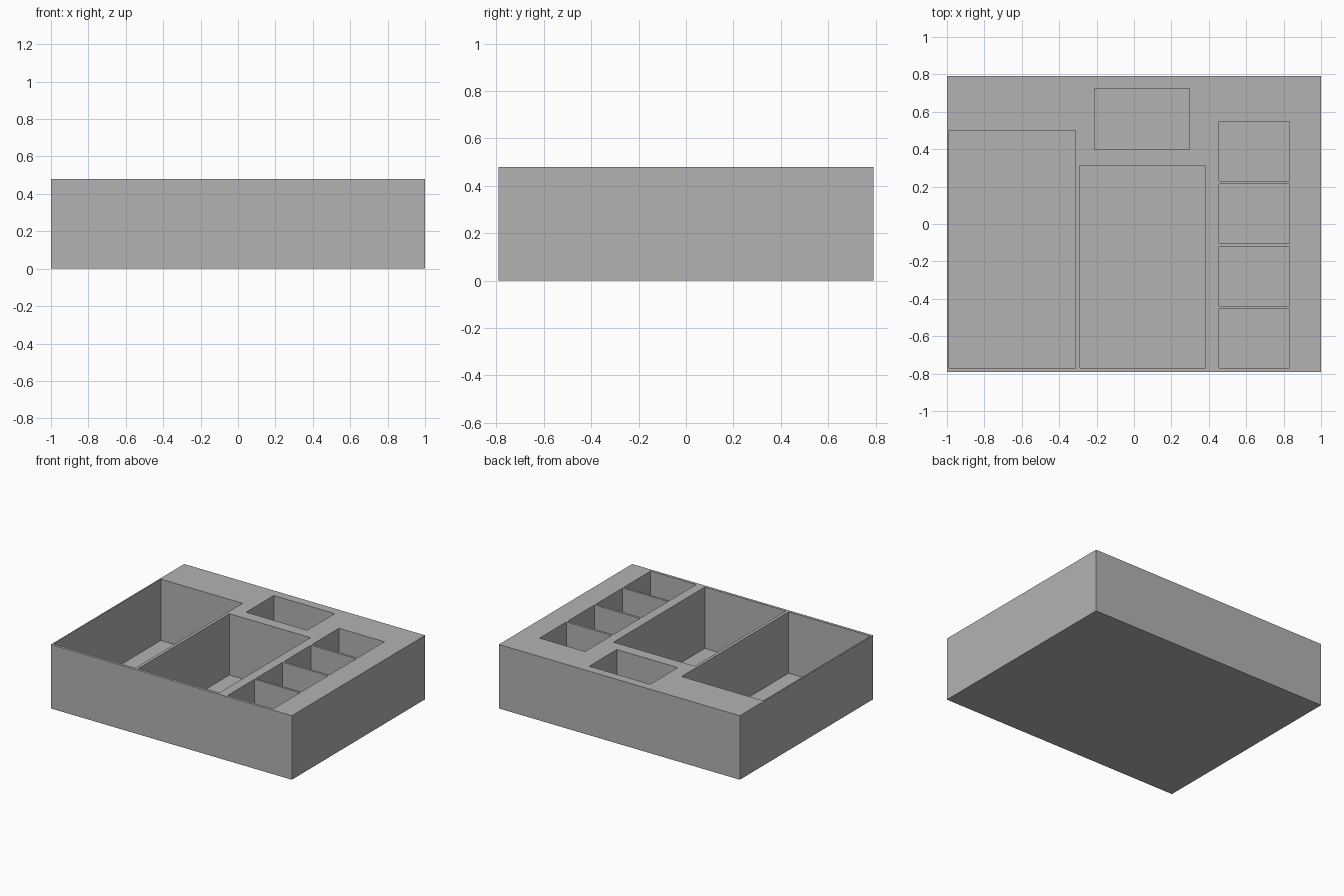
import bpy

# Remove the default cube
old = bpy.data.objects.get("Cube")
if old:
    bpy.data.objects.remove(old, do_unlink=True)

HEIGHT = 0.48
FLOOR = 0.02

# Single grey plastic
grey = bpy.data.materials.new("grey_plastic")
grey.use_nodes = True
colour = (0.45, 0.45, 0.45, 1)
grey.diffuse_color = colour
grey.node_tree.nodes["Principled BSDF"].inputs["Base Color"].default_value = colour


def box(name, x0, x1, y0, y1, z0, z1):
    """Axis-aligned box between two corners."""
    bpy.ops.mesh.primitive_cube_add(size=1)
    ob = bpy.context.object
    ob.name = name
    for v in ob.data.vertices:
        v.co.x = x1 if v.co.x > 0 else x0
        v.co.y = y1 if v.co.y > 0 else y0
        v.co.z = z1 if v.co.z > 0 else z0
    ob.data.materials.append(grey)
    return ob


# Solid block
tray = box("organizer_tray", -1, 1, -0.79, 0.79, 0, HEIGHT)

# Large bins and the rear bin: x range, y range
pockets = [
    (-0.99, -0.313, -0.77, 0.50),
    (-0.29, 0.383, -0.77, 0.312),
    (-0.21, 0.296, 0.397, 0.724),
]
# Column of four small bins
pockets += [(0.455, 0.832, y, y + 0.317) for y in (-0.77, -0.438, -0.104, 0.23)]

# Cut every pocket down to the thin floor
for pocket in pockets:
    cutter = box("pocket_cutter", *pocket, FLOOR, HEIGHT + 0.1)
    cutter.hide_render = True
    mod = tray.modifiers.new("pocket", "BOOLEAN")
    mod.operation = "DIFFERENCE"
    mod.solver = "EXACT"
    mod.object = cutter
    bpy.context.view_layer.objects.active = tray
    bpy.ops.object.modifier_apply(modifier=mod.name)
    bpy.data.objects.remove(cutter, do_unlink=True)
